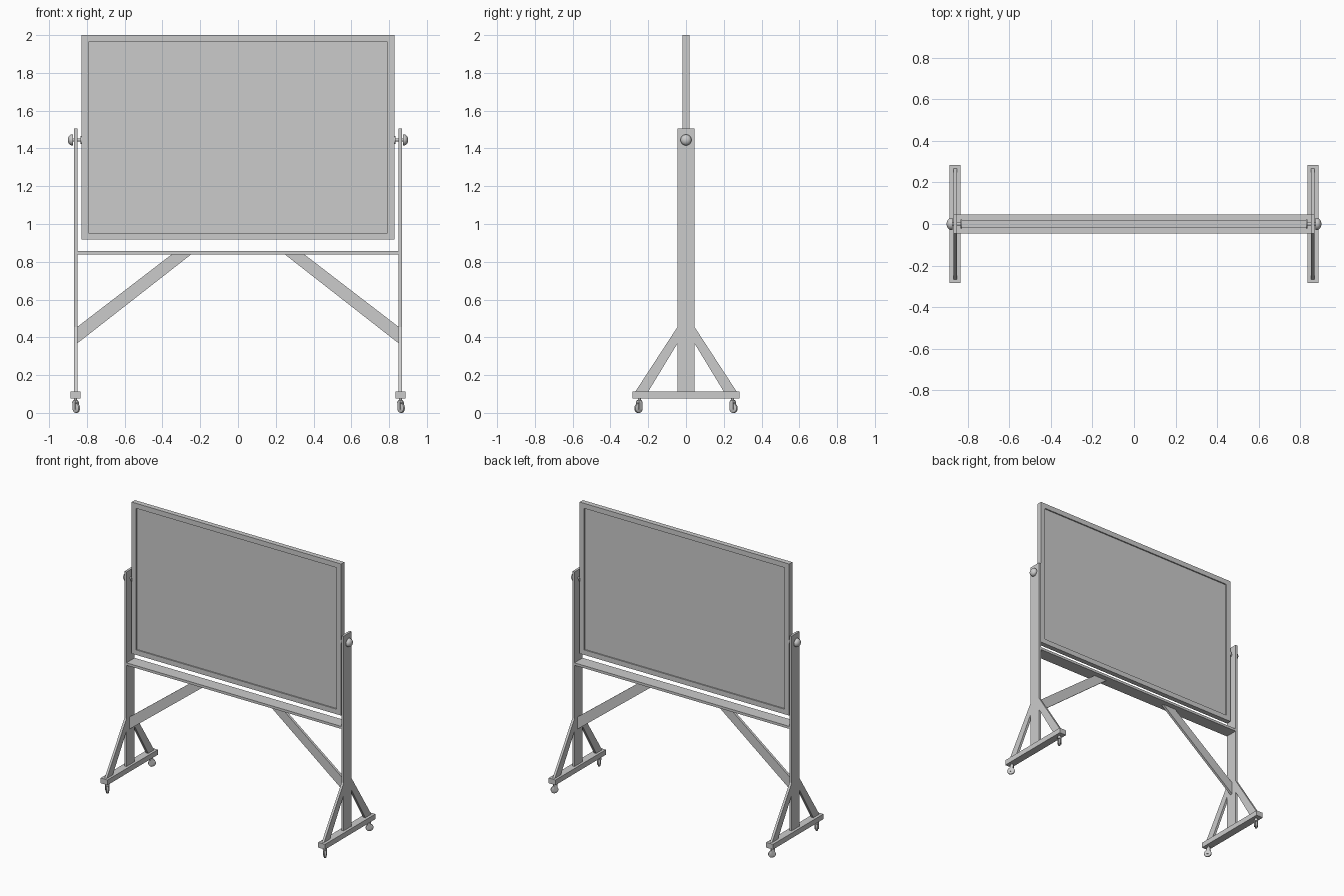
import bpy, bmesh, math
from mathutils import Vector, Matrix

if "Cube" in bpy.data.objects:
    bpy.data.objects.remove(bpy.data.objects["Cube"])


def make(name, bm, smooth=False):
    bmesh.ops.recalc_face_normals(bm, faces=bm.faces)
    me = bpy.data.meshes.new(name)
    bm.to_mesh(me)
    bm.free()
    ob = bpy.data.objects.new(name, me)
    bpy.context.collection.objects.link(ob)
    if smooth:
        bpy.ops.object.select_all(action='DESELECT')
        ob.select_set(True)
        bpy.context.view_layer.objects.active = ob
        bpy.ops.object.shade_smooth_by_angle(angle=math.radians(35))
    return ob


def box(name, lo, hi):
    bm = bmesh.new()
    lo, hi = Vector(lo), Vector(hi)
    bmesh.ops.create_cube(bm, size=1, matrix=Matrix.Translation((lo + hi) / 2)
                          @ Matrix.Diagonal((*(hi - lo), 1)))
    return make(name, bm)


def prism(name, pts, depth):
    """Extrude a closed 3D outline along a vector."""
    bm = bmesh.new()
    f = bm.faces.new([bm.verts.new(p) for p in pts])
    new = bmesh.ops.extrude_face_region(bm, geom=[f], use_keep_orig=True)['geom']
    bmesh.ops.translate(bm, verts=[v for v in new if isinstance(v, bmesh.types.BMVert)], vec=depth)
    return make(name, bm)


def lathe(name, profile, matrix, steps=24):
    """Spin (radius, height) points about local z, then place by matrix."""
    bm = bmesh.new()
    vs = [bm.verts.new((r, 0, h)) for r, h in profile]
    es = [bm.edges.new(p) for p in zip(vs, vs[1:])]
    bmesh.ops.spin(bm, geom=vs + es, axis=(0, 0, 1), cent=(0, 0, 0), angle=math.tau, steps=steps)
    bmesh.ops.remove_doubles(bm, verts=bm.verts, dist=1e-5)
    bm.transform(matrix)
    return make(name, bm, True)


# Writing panel and the frame around it
box("writing_panel", (-0.795, -0.009, 0.95), (0.795, 0.009, 1.967))
bm = bmesh.new()
rings = []
for x, z0, z1 in ((0.828, 0.917, 2.0), (0.792, 0.953, 1.964)):
    for y in (-0.018, 0.018):
        rings.append([bm.verts.new(p) for p in ((-x, y, z0), (x, y, z0), (x, y, z1), (-x, y, z1))])
for a, b in ((0, 1), (1, 3), (3, 2), (2, 0)):
    for i in range(4):
        j = (i + 1) % 4
        bm.faces.new((rings[a][i], rings[a][j], rings[b][j], rings[b][i]))
make("board_frame", bm)

# Shelf under the board
box("shelf", (-0.85, -0.046, 0.838), (0.85, 0.046, 0.856))

dome = [(0, 0.0)] + [(0.029, 0.0)] + [(0.029 * math.cos(t), 0.006 + 0.022 * math.sin(t))
        for t in [i * math.pi / 16 for i in range(8)]] + [(0, 0.028)]

for s, side in ((-1, "left"), (1, "right")):
    # Upright post and foot
    xa, xb = sorted((s * 0.85, s * 0.867))
    box(side + "_upright", (xa, -0.045, 0.11), (xb, 0.045, 1.505))
    box(side + "_foot", (s * 0.86 - 0.027, -0.284, 0.077), (s * 0.86 + 0.027, 0.284, 0.114))

    # Diagonal brace from upright to shelf
    prism(side + "_shelf_brace", [(s * x, -0.009, z) for x, z in
          ((0.851, 0.455), (0.351, 0.839), (0.248, 0.839), (0.851, 0.368))], (0, 0.018, 0))

    # Pivot knob, bolt and washer
    turn = Matrix.Rotation(s * math.pi / 2, 4, 'Y')
    lathe(side + "_knob", dome, Matrix.Translation((s * 0.873, 0, 1.445)) @ turn)
    lathe(side + "_pivot_bolt",
          [(0, 0), (0.022, 0), (0.022, 0.006), (0.008, 0.006), (0.008, 0.05), (0, 0.05)],
          Matrix.Translation((s * 0.827, 0, 1.445)) @ turn)

    for e, end in ((-1, "front"), (1, "back")):
        tag = f"{side}_{end}"
        # Foot brace
        prism(tag + "_foot_brace", [(xa, e * y, z) for y, z in
              ((0.045, 0.455), (0.268, 0.113), (0.2, 0.113), (0.045, 0.368))], (xb - xa, 0, 0))

        # Swivelled caster: stem, fork and wheel
        place = Matrix.Translation((s * 0.86, e * 0.247, 0)) @ Matrix.Rotation(e * math.radians(50), 4, 'Z')
        lathe(tag + "_caster_stem",
              [(0, 0.055), (0.014, 0.055), (0.014, 0.066), (0.008, 0.068), (0.008, 0.08), (0, 0.08)],
              place, 16)
        wheel = place @ Matrix.Translation((0.006, 0, 0.025)) @ Matrix.Rotation(math.pi / 2, 4, 'X')
        lathe(tag + "_caster_wheel",
              [(0, -0.008), (0.02, -0.008), (0.025, -0.005), (0.025, 0.005), (0.02, 0.008), (0, 0.008)],
              wheel)
        for k in (-1, 1):
            plate = box(f"{tag}_caster_fork_{'a' if k < 0 else 'b'}",
                        (-0.010, k * 0.011 - 0.002, 0.018), (0.012, k * 0.011 + 0.002, 0.058))
            plate.data.transform(place)
        crown = box(tag + "_caster_crown", (-0.012, -0.013, 0.053), (0.012, 0.013, 0.059))
        crown.data.transform(place)
